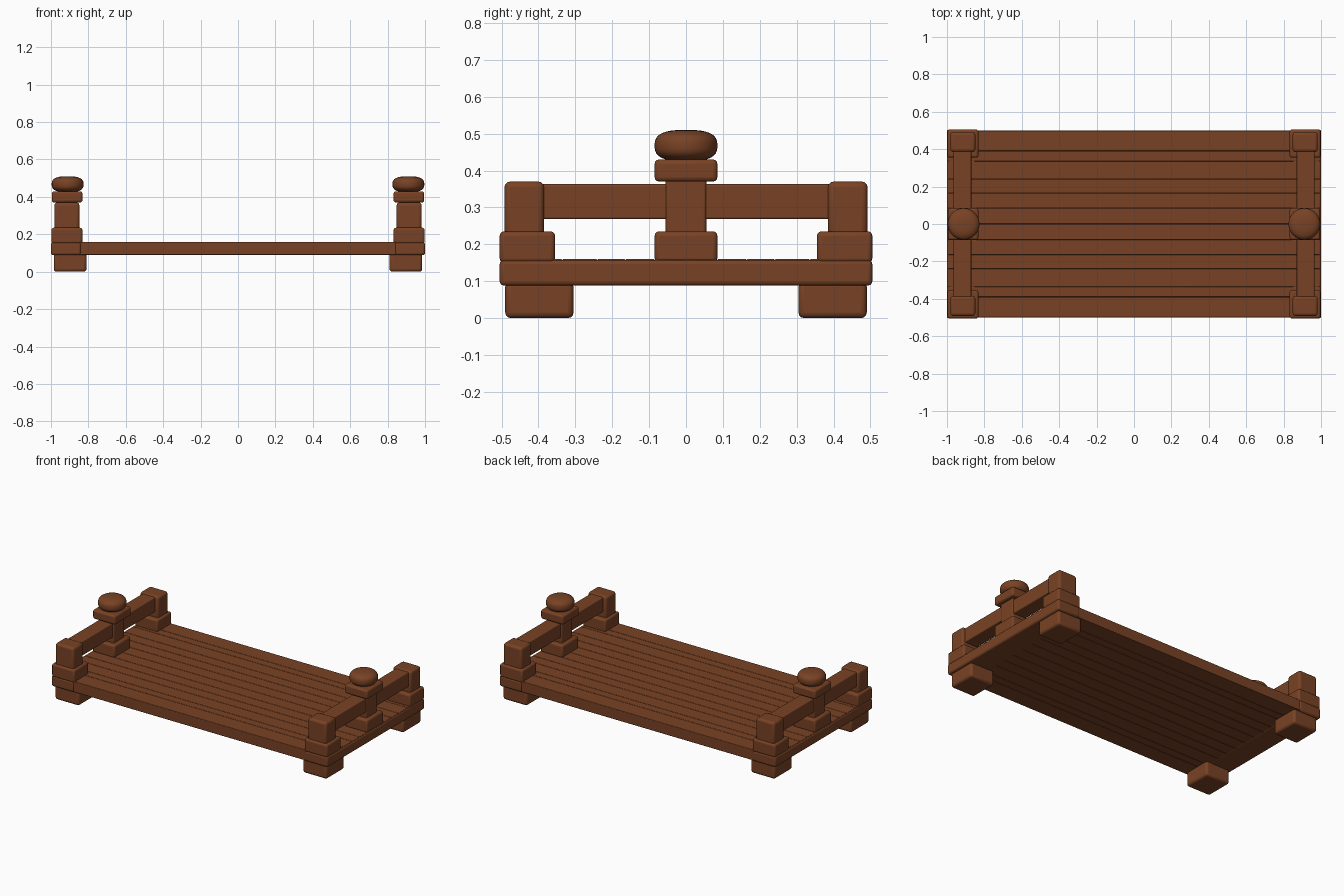
import bpy, bmesh, math
from mathutils import Vector

old = bpy.data.objects.get("Cube")
if old:
    bpy.data.objects.remove(old, do_unlink=True)

wood = bpy.data.materials.new("brown wood")
wood.use_nodes = True
BROWN = (0.19, 0.055, 0.018, 1)
wood.diffuse_color = BROWN
wood.node_tree.nodes["Principled BSDF"].inputs["Base Color"].default_value = BROWN


def finish(name, bm):
    mesh = bpy.data.meshes.new(name)
    bm.to_mesh(mesh)
    bm.free()
    obj = bpy.data.objects.new(name, mesh)
    bpy.context.collection.objects.link(obj)
    mesh.materials.append(wood)
    bpy.ops.object.select_all(action="DESELECT")
    obj.select_set(True)
    bpy.context.view_layer.objects.active = obj
    return obj


def block(name, x, y, z, bevel=0.012):
    """Rounded box given by its (low, high) extents on each axis."""
    spans = [sorted(s) for s in (x, y, z)]
    bm = bmesh.new()
    bmesh.ops.create_cube(bm, size=1)
    for v in bm.verts:
        v.co = Vector([(a + b) / 2 + c * (b - a) for (a, b), c in zip(spans, v.co)])
    obj = finish(name, bm)
    mod = obj.modifiers.new("rounded edges", "BEVEL")
    mod.width = bevel
    mod.segments = 3
    bpy.ops.object.shade_smooth_by_angle(angle=math.radians(40))
    return obj


def knob(name, cx, radius, z0, z1):
    """Flattened ball: a lathe of a squarish rounded profile."""
    bm = bmesh.new()
    bmesh.ops.create_uvsphere(bm, u_segments=32, v_segments=20, radius=1)
    for v in bm.verts:
        r = math.hypot(v.co.x, v.co.y)
        # push the sphere's profile towards a squarer superellipse
        k = (r ** 2.8 + abs(v.co.z) ** 2.8) ** (-1 / 2.8)
        v.co = Vector((cx + v.co.x * k * radius, v.co.y * k * radius,
                       (z0 + z1) / 2 + v.co.z * k * (z1 - z0) / 2))
    finish(name, bm)
    bpy.ops.object.shade_smooth_by_angle(angle=math.radians(40))


# Planked deck
seams = [-0.5, -0.39, -0.335, -0.24, -0.165, -0.085, 0, 0.085, 0.165, 0.24, 0.335, 0.39, 0.5]
for i, (a, b) in enumerate(zip(seams, seams[1:])):
    block(f"plank_{i + 1}", (-0.995, 0.995), (a, b), (0.09, 0.16), 0.004)

for sx, side in ((1, "left"), (-1, "right")):
    def span(a, b):
        return (sx * a, sx * b)

    # Thick end beam across the deck
    block(f"{side}_end_beam", span(0.84, 1.0), (-0.505, 0.505), (0.088, 0.158))

    # Corner feet and posts
    for sy, end in ((-1, "front"), (1, "back")):
        tag = f"{side}_{end}"
        block(f"{tag}_foot", span(0.81, 0.985), (sy * 0.305, sy * 0.49), (0, 0.1), 0.015)
        block(f"{tag}_post_base", span(0.832, 0.998), (sy * 0.355, sy * 0.505), (0.15, 0.235))
        block(f"{tag}_post", span(0.848, 0.982), (sy * 0.385, sy * 0.492), (0.22, 0.37), 0.015)

    # Rail joining the posts
    block(f"{side}_rail", span(0.87, 0.965), (-0.4, 0.4), (0.268, 0.363), 0.006)

    # Centre post with cap and knob
    block(f"{side}_centre_base", span(0.835, 0.995), (-0.085, 0.085), (0.15, 0.235))
    block(f"{side}_centre_post", span(0.86, 0.97), (-0.055, 0.055), (0.22, 0.385), 0.008)
    block(f"{side}_centre_cap", span(0.832, 0.995), (-0.085, 0.085), (0.37, 0.43))
    knob(f"{side}_knob", sx * 0.911, 0.085, 0.425, 0.51)
